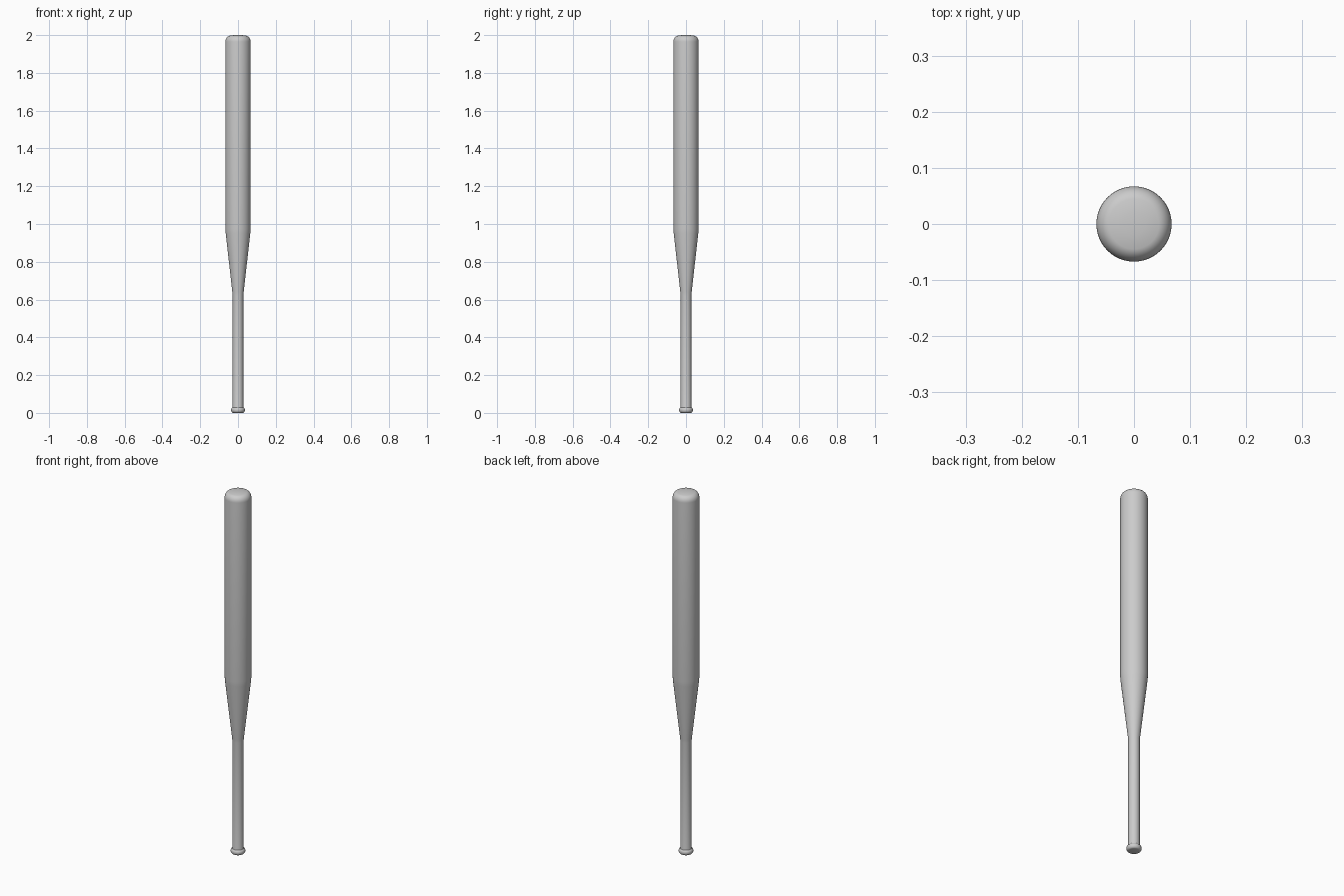
import bpy
import bmesh
from math import pi, sin, cos, radians

if "Cube" in bpy.data.objects:
    bpy.data.objects.remove(bpy.data.objects["Cube"], do_unlink=True)

grey = bpy.data.materials.new("plain grey")
grey.use_nodes = True
COLOUR = (0.6, 0.6, 0.6, 1)
grey.diffuse_color = COLOUR
grey.node_tree.nodes["Principled BSDF"].inputs["Base Color"].default_value = COLOUR


def arc(r, z, rx, rz, start, end, steps):
    """Points of an elliptical arc around (r, z), angles in degrees."""
    for i in range(steps + 1):
        a = radians(start + (end - start) * i / steps)
        yield r + rx * cos(a), z + rz * sin(a)


def lathe(name, profile, sides=48):
    """Spin a radius/height profile around the z axis into a closed solid."""
    bm = bmesh.new()
    verts = [bm.verts.new((r, 0, z)) for r, z in profile]
    edges = [bm.edges.new(pair) for pair in zip(verts, verts[1:])]
    bmesh.ops.spin(bm, geom=verts + edges, cent=(0, 0, 0), axis=(0, 0, 1),
                   angle=2 * pi, steps=sides)
    bmesh.ops.remove_doubles(bm, verts=bm.verts, dist=0.00005)
    bmesh.ops.recalc_face_normals(bm, faces=bm.faces)
    mesh = bpy.data.meshes.new(name)
    bm.to_mesh(mesh)
    bm.free()
    mesh.materials.append(grey)
    obj = bpy.data.objects.new(name, mesh)
    bpy.context.collection.objects.link(obj)
    bpy.ops.object.select_all(action="DESELECT")
    obj.select_set(True)
    bpy.context.view_layer.objects.active = obj
    bpy.ops.object.shade_smooth_by_angle(angle=radians(40))
    return obj


# Rounded knob, straight handle, taper, straight barrel, domed tip
profile = [(0, 0)]
profile += arc(0.025, 0.015, 0.012, 0.015, -90, 70, 8)
profile += [(0.028, 0.034), (0.028, 0.62), (0.03, 0.64), (0.065, 0.95), (0.067, 0.975)]
profile += arc(0.04, 1.965, 0.027, 0.032, 0, 80, 8)
profile += [(0.02, 2.0), (0, 2.0)]
lathe("bat", profile)
